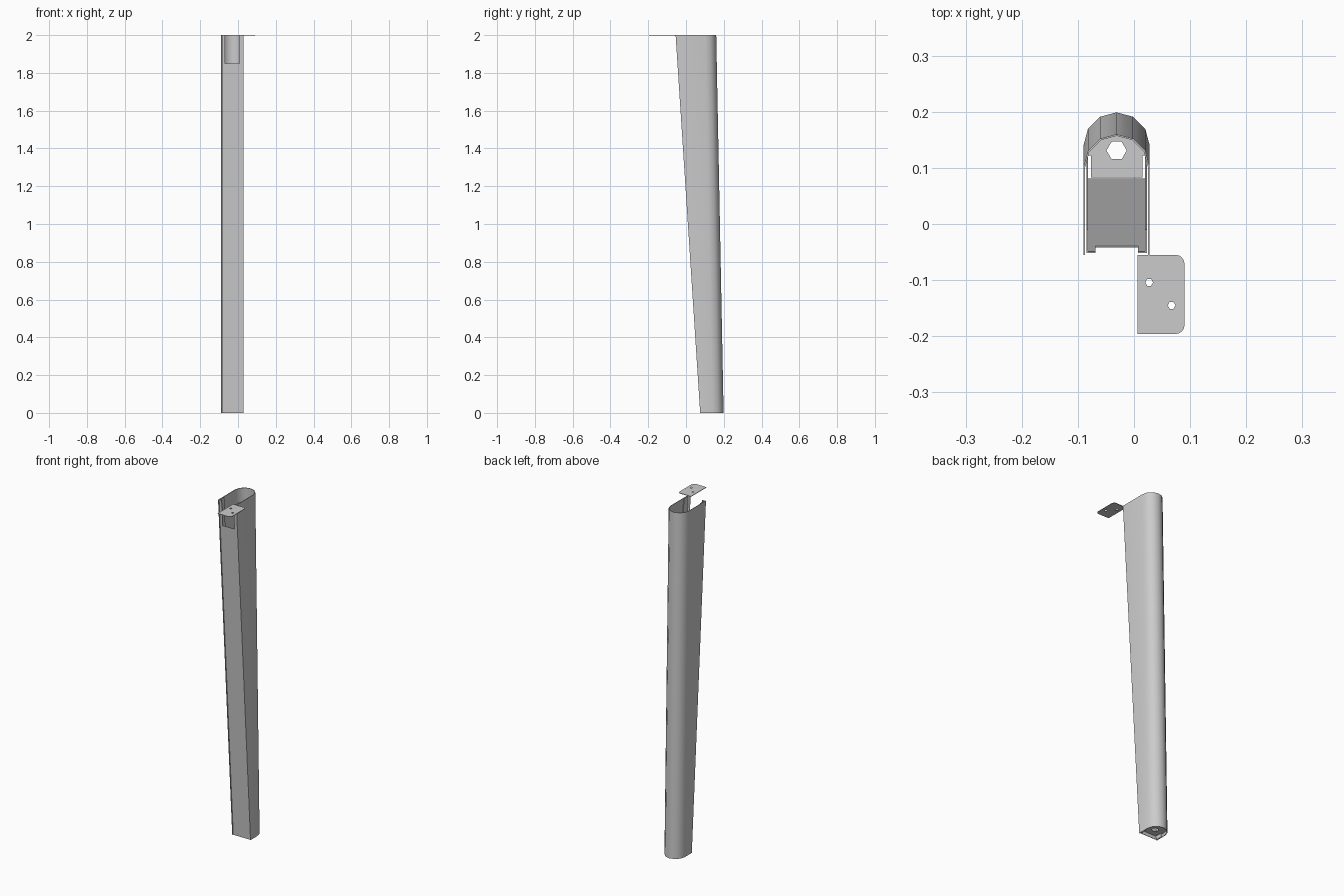
import bpy, math

if "Cube" in bpy.data.objects:
    bpy.data.objects.remove(bpy.data.objects["Cube"])

CX = -0.031          # centre line of the leg
T = 0.003            # sheet thickness


def front_y(z):      # sloping front edge
    return 0.075 - 0.065 * z


def arc_y(z):        # centre of the rounded back
    return 0.14 - 0.0195 * z


def arc(r, cy, n=6):
    return [(CX + r * math.cos(math.pi * i / n), cy + r * math.sin(math.pi * i / n))
            for i in range(n + 1)]


def add_mesh(name, verts, faces):
    me = bpy.data.meshes.new(name)
    me.from_pydata(verts, [], faces)
    ob = bpy.data.objects.new(name, me)
    bpy.context.collection.objects.link(ob)
    return ob


def sheet(name, section, z0, z1):
    """Loft an open sheet section; section(z) gives its outer and inner paths."""
    verts, n = [], 0
    for z in (z0, z1):
        outer, inner = section(z)
        n = len(outer)
        verts += [(x, y, z) for x, y in outer + inner]
    m = 2 * n
    faces = []
    for i in range(n - 1):
        a, b, c, d = i, i + 1, n + i + 1, n + i
        faces += [(a, b, b + m, a + m), (c, d, d + m, c + m),
                  (d, c, b, a), (a + m, b + m, c + m, d + m)]
    faces += [(n, 0, m, n + m), (n - 1, m - 1, 2 * m - 1, m + n - 1)]
    return add_mesh(name, verts, faces)


def shell_section(z):
    def path(r):
        return [(CX + r, front_y(z))] + arc(r, arc_y(z)) + [(CX - r, front_y(z))]
    return path(0.059), path(0.059 - T)


def channel_section(z):
    f, back = front_y(z) + 0.003, front_y(z) + 0.045

    def path(w, y):
        return [(CX - w, back), (CX - w, y), (CX + w, y), (CX + w, back)]
    return path(0.054, f), path(0.054 - T, f + T)


def plate(name, loops, z, thick):
    """Flat plate from an outline and hole loops."""
    cu = bpy.data.curves.new(name, 'CURVE')
    cu.dimensions, cu.fill_mode, cu.extrude = '2D', 'BOTH', thick / 2
    for loop in loops:
        sp = cu.splines.new('POLY')
        sp.points.add(len(loop) - 1)
        for p, (x, y) in zip(sp.points, loop):
            p.co = (x, y, 0, 1)
        sp.use_cyclic_u = True
    ob = bpy.data.objects.new(name, cu)
    bpy.context.collection.objects.link(ob)
    ob.location.z = z
    select(ob)
    bpy.ops.object.convert(target='MESH')


def select(ob):
    bpy.ops.object.select_all(action='DESELECT')
    ob.select_set(True)
    bpy.context.view_layer.objects.active = ob


def ngon(x, y, r, n, start=0.0):
    return [(x + r * math.cos(start + math.tau * i / n),
             y + r * math.sin(start + math.tau * i / n)) for i in range(n)]


# Tapered outer shell with rounded back
shell = sheet("outer_shell", shell_section, 0, 2)
select(shell)
bpy.ops.object.shade_smooth_by_angle(angle=math.radians(35))

# Recessed front channel with an opening at the top
channel = sheet("front_channel", channel_section, 0, 2)
bpy.ops.mesh.primitive_cube_add(size=1, location=(CX, -0.047, 1.95))
cutter = bpy.context.object
cutter.name, cutter.hide_render = "opening_cutter", True
cutter.scale = (0.076, 0.04, 0.2)
mod = channel.modifiers.new("opening", 'BOOLEAN')
mod.operation, mod.object, mod.solver = 'DIFFERENCE', cutter, 'EXACT'
select(channel)
bpy.ops.object.modifier_apply(modifier=mod.name)
bpy.data.objects.remove(cutter)

# Foot plate with hexagonal hole
foot = [(CX + 0.046, 0.083)] + arc(0.0555, 0.14) + [(CX - 0.046, 0.083)]
foot[1:1] = [(CX + 0.046, 0.122), (CX + 0.0555, 0.122)]
foot[-1:-1] = [(CX - 0.0555, 0.122), (CX - 0.046, 0.122)]
plate("foot_plate", [foot, ngon(CX, 0.131, 0.018, 6)], 0.0185, T)

# Mounting plate with two rounded corners and two screw holes
R = 0.016
outline = [(0.006, -0.196)]
for cy, a0 in ((-0.196 + R, -90), (-0.055 - R, 0)):
    for i in range(5):
        a = math.radians(a0 + 22.5 * i)
        outline.append((0.09 - R + R * math.cos(a), cy + R * math.sin(a)))
outline.append((0.006, -0.055))
holes = [ngon(0.027, -0.104, 0.007, 6), ngon(0.067, -0.145, 0.007, 6)]
plate("mounting_plate", [outline] + holes, 1.9985, T)
